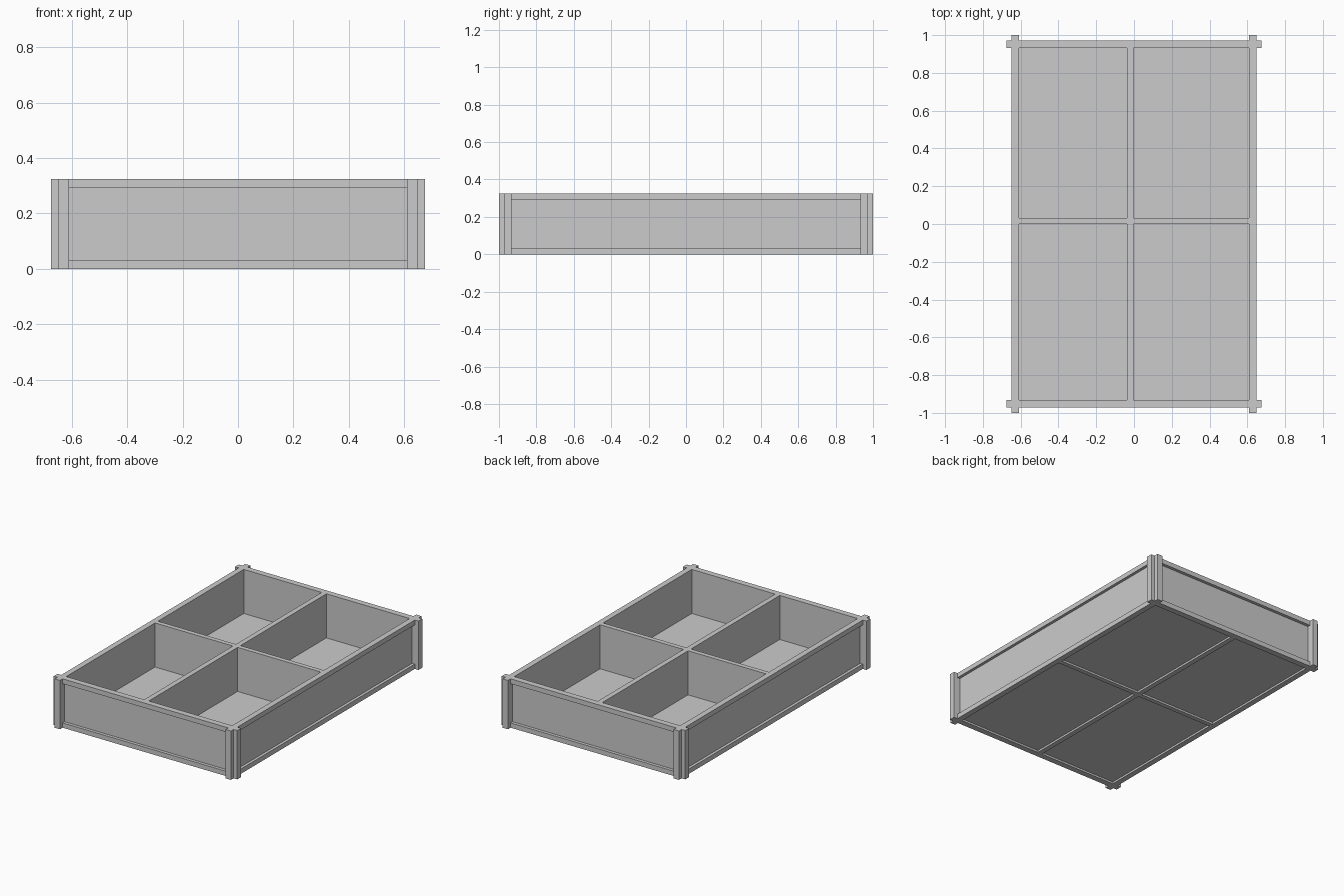
import bpy, bmesh

if "Cube" in bpy.data.objects:
    bpy.data.objects.remove(bpy.data.objects["Cube"])

# Key dimensions
H = 0.325                 # overall height
RAIL = 0.032              # rail height
XI, XO, XT = 0.61, 0.648, 0.675   # side wall inner, outer, tab end
YI, YO, YT = 0.932, 0.972, 1.0    # end wall inner, outer, tab end
P = 0.019                 # panel thickness


def prism(name, pts, z0, z1):
    """Extrude a flat outline from z0 to z1."""
    bm = bmesh.new()
    face = bm.faces.new([bm.verts.new((x, y, z0)) for x, y in pts])
    ext = bmesh.ops.extrude_face_region(bm, geom=[face])
    for v in ext["geom"]:
        if isinstance(v, bmesh.types.BMVert):
            v.co.z = z1
    bmesh.ops.recalc_face_normals(bm, faces=bm.faces)
    me = bpy.data.meshes.new(name)
    bm.to_mesh(me)
    bm.free()
    ob = bpy.data.objects.new(name, me)
    bpy.context.collection.objects.link(ob)
    return ob


def box(name, x0, x1, y0, y1, z0, z1):
    return prism(name, [(x0, y0), (x1, y0), (x1, y1), (x0, y1)], z0, z1)


# Interlocking corner posts
profile = [(XI, YI), (XT, YI), (XT, YO), (XO, YO), (XO, YT), (XI, YT)]
for sx, side in ((-1, "left"), (1, "right")):
    for sy, end in ((-1, "front"), (1, "back")):
        prism(f"{end}_{side}_corner_post", [(sx * x, sy * y) for x, y in profile], 0, H)

# Walls: top rail, bottom rail and recessed panel flush with the inside
levels = (("bottom_rail", 0, RAIL, False), ("panel", RAIL, H - RAIL, True),
          ("top_rail", H - RAIL, H, False))
for part, z0, z1, recessed in levels:
    xo = XI + P if recessed else XO
    yo = YI + P if recessed else YO
    for s, side, end in ((-1, "left", "front"), (1, "right", "back")):
        xs = sorted((s * XI, s * xo))
        ys = sorted((s * YI, s * yo))
        box(f"{side}_{part}", *xs, -YI, YI, z0, z1)
        box(f"{end}_{part}", -XI, XI, *ys, z0, z1)

# Crossing dividers, slightly off centre
DX0, DX1, DY0, DY1 = -0.037, -0.003, 0.0, 0.031
box("long_divider", DX0, DX1, -YI, YI, 0, H)
box("left_cross_divider", -XI, DX0, DY0, DY1, 0, H)
box("right_cross_divider", DX1, XI, DY0, DY1, 0, H)

# Four floor panels, raised off the underside
for side, x0, x1 in (("left", -XI, DX0), ("right", DX1, XI)):
    for end, y0, y1 in (("front", -YI, DY0), ("back", DY1, YI)):
        box(f"{end}_{side}_floor", x0, x1, y0, y1, RAIL - P, RAIL)
